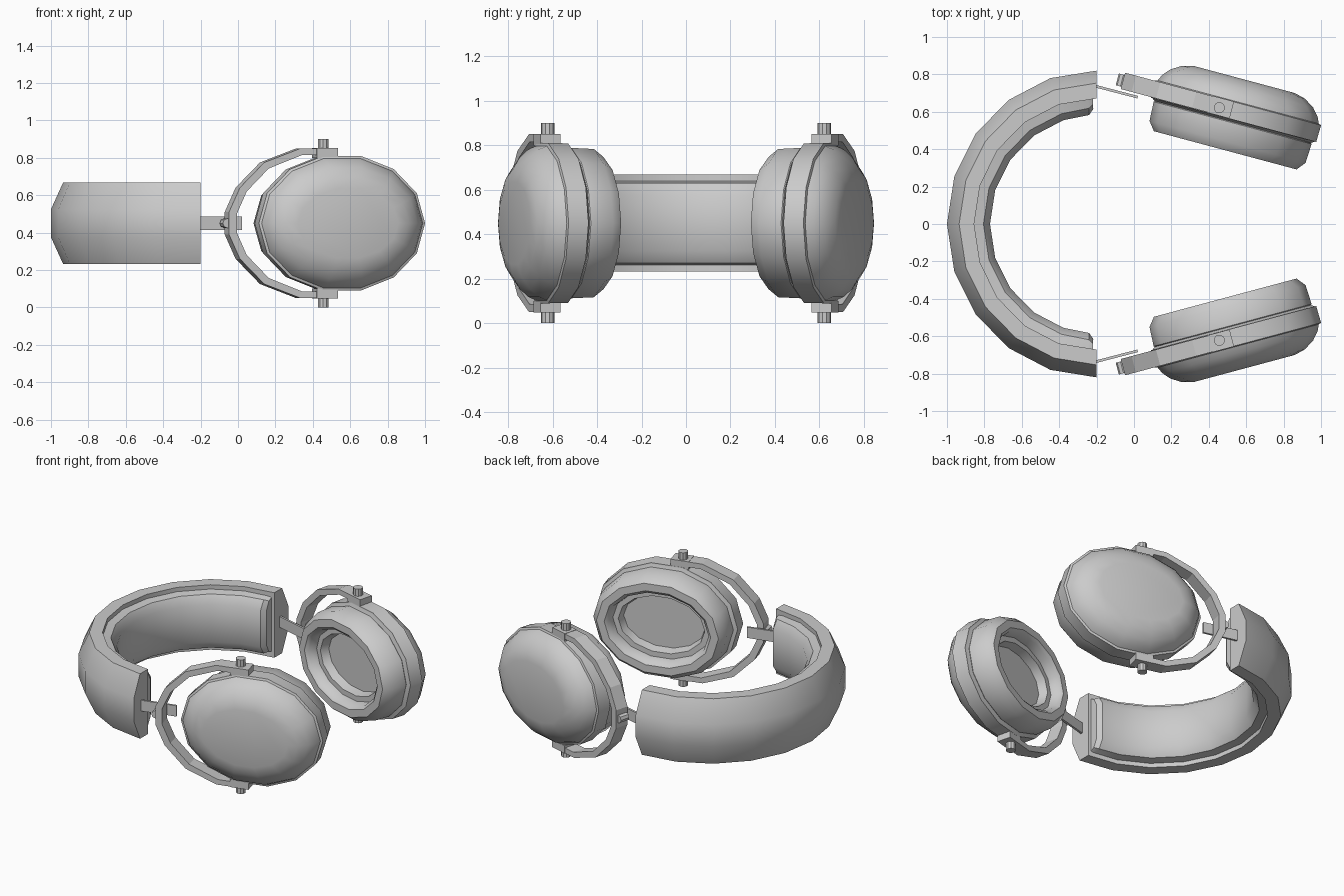
import bpy, bmesh
from math import sin, cos, pi, radians
from mathutils import Vector

if "Cube" in bpy.data.objects:
    bpy.data.objects.remove(bpy.data.objects["Cube"])

ZC = 0.45                                   # mid height of the headphones
PIVOT = Vector((0.456, 0.622, ZC))          # yoke pivot on the +y side
U = Vector((cos(radians(15)), -sin(radians(15)), 0))   # along the cup
W = Vector((sin(radians(15)), cos(radians(15)), 0))    # outward from the cup
Z = Vector((0, 0, 1))


def loc(u, w, z):
    return PIVOT + U * u + W * w + Z * z


def loft(name, rings, mirror=True, angle=35):
    """Skin closed rings of points, cap both ends, optionally mirror across y."""
    bm = bmesh.new()
    vr = [[bm.verts.new(p) for p in r] for r in rings]
    n = len(vr[0])
    for a, b in zip(vr, vr[1:]):
        for i in range(n):
            j = (i + 1) % n
            bm.faces.new((a[i], a[j], b[j], b[i]))
    bm.faces.new(vr[0][::-1])
    bm.faces.new(vr[-1])
    bmesh.ops.recalc_face_normals(bm, faces=bm.faces[:])
    me = bpy.data.meshes.new(name)
    bm.to_mesh(me)
    bm.free()
    ob = bpy.data.objects.new(name, me)
    bpy.context.collection.objects.link(ob)
    bpy.ops.object.select_all(action='DESELECT')
    ob.select_set(True)
    bpy.context.view_layer.objects.active = ob
    if angle:
        bpy.ops.object.shade_smooth_by_angle(angle=radians(angle))
    if mirror:
        m = ob.modifiers.new("mirror", 'MIRROR')
        m.use_axis = (False, True, False)
    return ob


def arc_ring(deg, section):
    a = radians(deg)
    return [(-0.2 - r * cos(a), 1.025 * r * sin(a), ZC + z) for r, z in section]


def ellipse(w, rx, sides=14):
    rz = rx - 0.09
    return [loc(0.09 + rx * cos(2 * pi * i / sides), w, rz * sin(2 * pi * i / sides))
            for i in range(sides)]


def cylinder(name, centre, axis, a, b, r, length, sides=10):
    rings = [[centre + axis * h + a * r * cos(2 * pi * i / sides) + b * r * sin(2 * pi * i / sides)
              for i in range(sides)] for h in (-length / 2, length / 2)]
    return loft(name, rings)


# Headband shell: crowned outside, flat edges, swept through a half circle
shell = [(0.655, -0.218), (0.735, -0.218), (0.80, -0.075), (0.80, 0.075),
         (0.735, 0.218), (0.655, 0.218)]
loft("headband_shell", [arc_ring(d, shell) for d in range(-90, 91, 18)], mirror=False)

# Headband padding with bevelled ends
pad = [(0.66, -0.19), (0.605, -0.18), (0.57, -0.125), (0.57, 0.125), (0.605, 0.18), (0.66, 0.19)]
pad_end = [(0.66, -0.185), (0.625, -0.17), (0.60, -0.12), (0.60, 0.12), (0.625, 0.17), (0.66, 0.185)]
rings = [arc_ring(-88.3, pad_end), arc_ring(-86, pad)]
rings += [arc_ring(d, pad) for d in range(-72, 73, 18)]
rings += [arc_ring(86, pad), arc_ring(88.3, pad_end)]
loft("headband_padding", rings, mirror=False)

# Slider strip between headband and yoke
p, q = Vector((-0.23, 0.743, ZC)), Vector((0.02, 0.678, ZC))
loft("slider_strip", [[c + W * s * 0.007 + Z * t * 0.036
                       for s, t in ((-1, -1), (1, -1), (1, 1), (-1, 1))] for c in (p, q)], angle=0)

# Ear cup shell: central band and domed outside
loft("ear_cup_shell", [ellipse(w, r) for w, r in (
    (-0.065, 0.42), (-0.043, 0.45), (-0.043, 0.458), (0.05, 0.46), (0.055, 0.446),
    (0.09, 0.43), (0.13, 0.395), (0.165, 0.34), (0.18, 0.28))], angle=40)

# Ear cushion with a stepped opening
loft("ear_cushion", [ellipse(w, r) for w, r in (
    (-0.04, 0.42), (-0.06, 0.437), (-0.165, 0.432), (-0.212, 0.395), (-0.212, 0.345),
    (-0.195, 0.325), (-0.14, 0.315), (-0.14, 0.28), (-0.085, 0.265))], angle=40)

# Yoke: half-oval fork, flat bar
outer = [(0.0, 0.40), (-0.14, 0.40), (-0.34, 0.325), (-0.475, 0.19), (-0.535, 0.06)]
inner = [(0.0, 0.365), (-0.13, 0.365), (-0.315, 0.293), (-0.437, 0.17), (-0.492, 0.05)]
outer += [(u, -z) for u, z in outer[::-1]]
inner += [(u, -z) for u, z in inner[::-1]]
loft("yoke", [[loc(*o[:1], -0.04, o[1]), loc(o[0], 0.05, o[1]),
               loc(i[0], 0.05, i[1]), loc(i[0], -0.04, i[1])]
              for o, i in zip(outer, inner)], angle=0)

# Pivot blocks and pins at the top and bottom of each yoke
for label, s in (("upper", 1), ("lower", -1)):
    loft(label + "_pivot_block", [[loc(u, w, s * z) for u, w in (
        (-0.05, -0.042), (0.068, -0.042), (0.068, 0.052), (-0.05, 0.052))]
        for z in (0.35, 0.402)], angle=0)
    cylinder(label + "_pivot_pin", loc(0, 0.0, s * 0.41), Z, U, W, 0.03, 0.08)

# Hinge screw where slider meets yoke
cylinder("hinge_screw", loc(-0.54, 0.005, 0), W, U, Z, 0.026, 0.065, 8)
